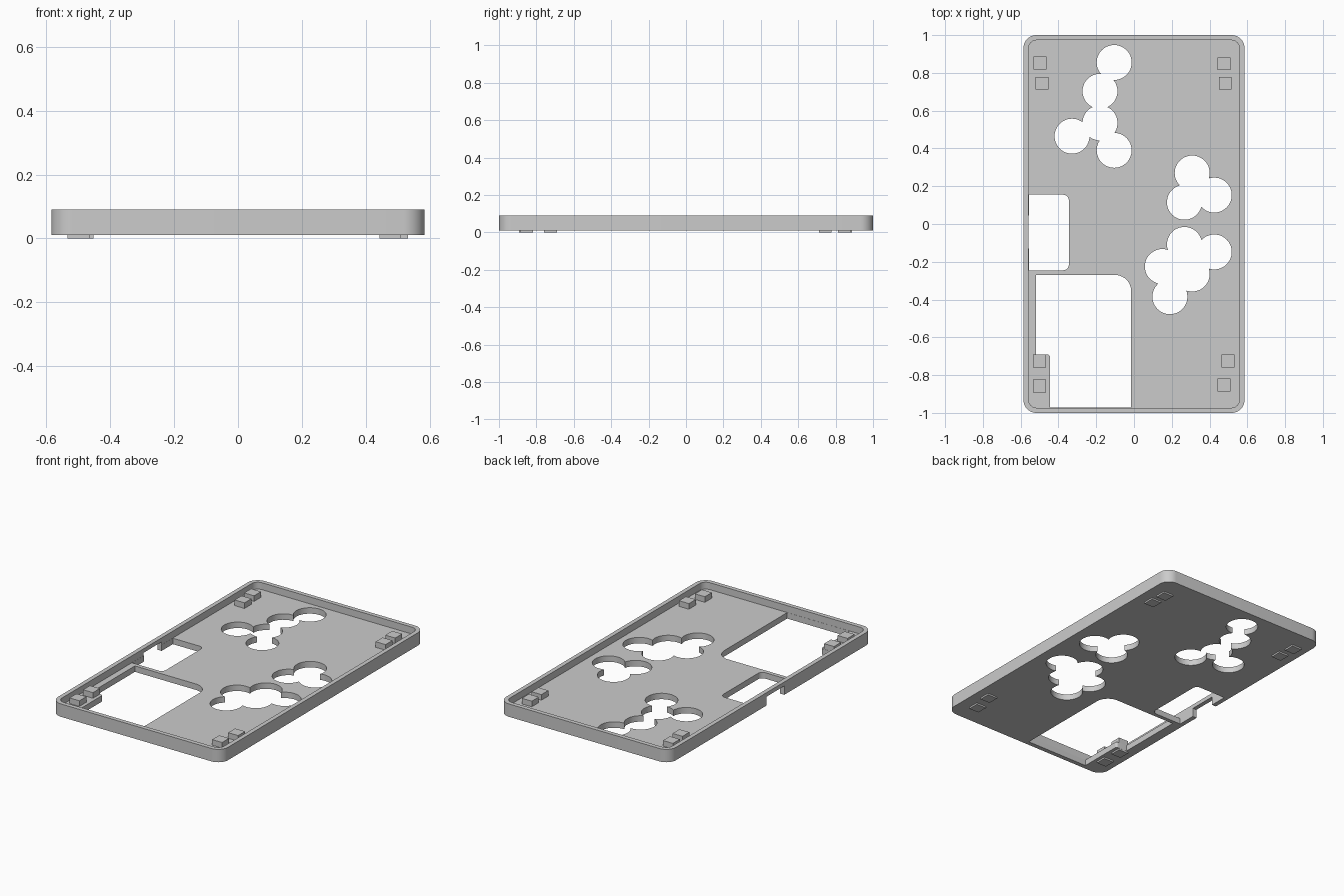
import bpy, bmesh, math

if "Cube" in bpy.data.objects:
    bpy.data.objects.remove(bpy.data.objects["Cube"])

grey = bpy.data.materials.new("light_grey")
grey.diffuse_color = (0.6, 0.6, 0.6, 1)
grey.use_nodes = True
grey.node_tree.nodes["Principled BSDF"].inputs["Base Color"].default_value = grey.diffuse_color


def rounded(points, seg=10):
    """Outline from (x, y, corner radius) points given counter-clockwise."""
    out = []
    n = len(points)
    for i, (x, y, r) in enumerate(points):
        if r == 0:
            out.append((x, y))
            continue
        px, py, _ = points[i - 1]
        nx, ny, _ = points[(i + 1) % n]
        la, lb = math.hypot(px - x, py - y), math.hypot(nx - x, ny - y)
        ax, ay = (px - x) / la, (py - y) / la
        bx, by = (nx - x) / lb, (ny - y) / lb
        cx, cy = x + r * (ax + bx), y + r * (ay + by)
        for k in range(seg + 1):
            t = k / seg * math.pi / 2
            out.append((cx - r * (bx * math.cos(t) + ax * math.sin(t)),
                        cy - r * (by * math.cos(t) + ay * math.sin(t))))
    return out


def box(x0, x1, y0, y1, r=0):
    return rounded([(x0, y0, r), (x1, y0, r), (x1, y1, r), (x0, y1, r)])


def circle(x, y, r, n=48):
    return [(x + r * math.cos(2 * math.pi * i / n),
             y + r * math.sin(2 * math.pi * i / n)) for i in range(n)]


def prism(name, outline, z0, z1):
    bm = bmesh.new()
    low = [bm.verts.new((x, y, z0)) for x, y in outline]
    high = [bm.verts.new((x, y, z1)) for x, y in outline]
    bm.faces.new(low[::-1])
    bm.faces.new(high)
    n = len(low)
    for i in range(n):
        j = (i + 1) % n
        bm.faces.new((low[i], low[j], high[j], high[i]))
    bmesh.ops.recalc_face_normals(bm, faces=bm.faces)
    mesh = bpy.data.meshes.new(name)
    bm.to_mesh(mesh)
    bm.free()
    mesh.materials.append(grey)
    ob = bpy.data.objects.new(name, mesh)
    bpy.context.collection.objects.link(ob)
    return ob


def cut(target, outline, z0, z1):
    cutter = prism("cutter", outline, z0, z1)
    cutter.hide_render = True
    mod = target.modifiers.new("cut", "BOOLEAN")
    mod.operation, mod.solver, mod.object = "DIFFERENCE", "EXACT", cutter
    bpy.context.view_layer.objects.active = target
    bpy.ops.object.modifier_apply(modifier=mod.name)
    bpy.data.objects.remove(cutter, do_unlink=True)


# Shallow tray: outer shell with a pocket leaving the floor and rim
FLOOR = 0.047
tray = prism("tray", box(-0.585, 0.585, -1, 1, 0.068), 0.01, 0.09)
cut(tray, box(-0.558, 0.558, -0.973, 0.973, 0.042), FLOOR, 0.2)

# Clusters of round button openings
R = 0.0925
buttons = [(-0.105, 0.855), (-0.18, 0.703), (-0.18, 0.535), (-0.328, 0.465), (-0.105, 0.39),
           (0.308, 0.27), (0.425, 0.153), (0.267, 0.115),
           (0.267, -0.108), (0.425, -0.148), (0.15, -0.225), (0.308, -0.265), (0.19, -0.385)]
for x, y in buttons:
    cut(tray, circle(x, y, R), -0.1, 0.07)
# Clear the slivers where three circles meet
for x, y in [(0.333, 0.18), (0.333, -0.174), (0.242, -0.2), (0.216, -0.292)]:
    cut(tray, circle(x, y, 0.02, 12), -0.1, 0.07)

# Side opening, and large opening with a stepped corner tab
cut(tray, rounded([(-0.557, -0.245, 0), (-0.345, -0.245, 0.03),
                   (-0.345, 0.155, 0.03), (-0.557, 0.155, 0)]), -0.1, 0.07)
cut(tray, rounded([(-0.445, -0.972, 0), (-0.015, -0.972, 0), (-0.015, -0.27, 0.085),
                   (-0.52, -0.27, 0), (-0.52, -0.69, 0), (-0.445, -0.69, 0.015)]), -0.1, 0.07)

# Connector notch under the left rim
cut(tray, box(-0.7, -0.54, -0.13, 0.045), -0.1, 0.065)

# Small square posts through the floor, forming feet below
posts = [(-0.497, 0.853), (-0.487, 0.745), (0.477, 0.848), (0.483, 0.745),
         (0.498, -0.725), (0.477, -0.852), (-0.5, -0.725), (-0.5, -0.858)]
S = 0.034
for i, (x, y) in enumerate(posts):
    prism(f"post_{i + 1}", box(x - S, x + S, y - S, y + S), 0, 0.082)

# Smooth the round walls, keep edges sharp
bpy.ops.object.select_all(action="DESELECT")
tray.select_set(True)
bpy.context.view_layer.objects.active = tray
bpy.ops.object.shade_smooth_by_angle(angle=math.radians(30))
